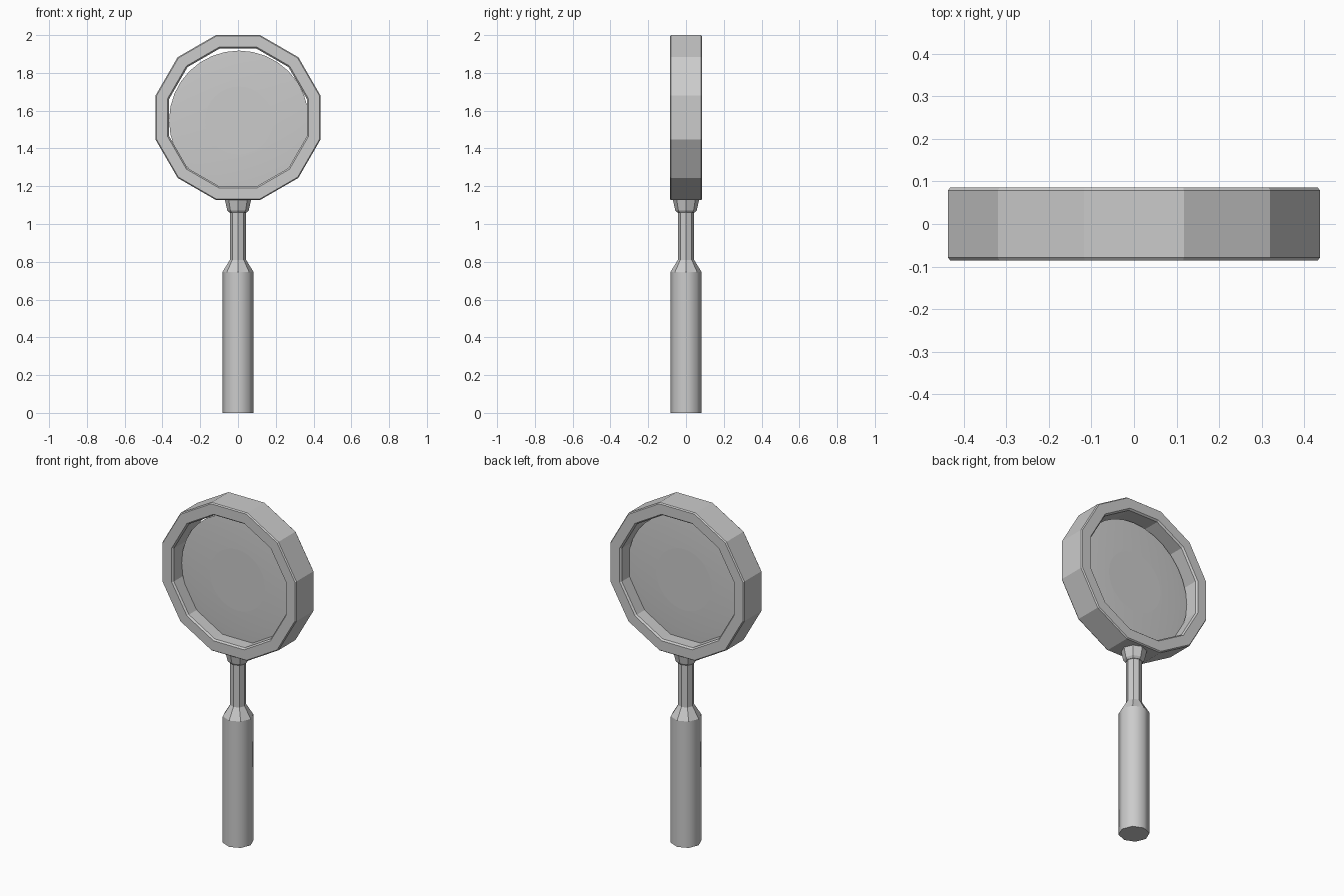
import bpy, bmesh
from math import pi, cos, sin

if "Cube" in bpy.data.objects:
    bpy.data.objects.remove(bpy.data.objects["Cube"])

CZ = 1.5635                      # height of the ring centre
K12 = 1 / cos(pi / 12)           # apothem -> corner radius for 12 sides


def lathe(name, profile, sides, axis='Z', centre=(0, 0, 0), phase=0.0,
          closed=False, smooth_bands=()):
    """Spin (radius, height) points around an axis; open profiles get caps."""
    bm = bmesh.new()
    rings = []
    for r, h in profile:
        ring = []
        for i in range(sides):
            a = phase + 2 * pi * i / sides
            p = (r * cos(a), r * sin(a), h) if axis == 'Z' else (r * cos(a), h, r * sin(a))
            ring.append(bm.verts.new([p[k] + centre[k] for k in range(3)]))
        rings.append(ring)
    n = len(rings)
    for b in range(n if closed else n - 1):
        lo, hi = rings[b], rings[(b + 1) % n]
        for i in range(sides):
            j = (i + 1) % sides
            f = bm.faces.new((lo[i], lo[j], hi[j], hi[i]))
            f.smooth = b in smooth_bands
    if not closed:
        bm.faces.new(rings[0])
        bm.faces.new(rings[-1])
    bmesh.ops.recalc_face_normals(bm, faces=bm.faces[:])
    mesh = bpy.data.meshes.new(name)
    bm.to_mesh(mesh)
    bm.free()
    ob = bpy.data.objects.new(name, mesh)
    bpy.context.collection.objects.link(ob)
    return ob


# Twelve-sided frame with small chamfers on every rim
half = [(0.373, 0.086), (0.431, 0.086), (0.4365, 0.079)]
frame = half + [(r, -h) for r, h in reversed(half)]
frame += [(0.365, -0.076), (0.365, 0.076)]
lathe("lens_frame", [(r * K12, h) for r, h in frame], 12, 'Y',
      (0, 0, CZ), pi / 12, closed=True)

# Thin, barely domed lens seated slightly low in the frame
lathe("lens", [(0.18, -0.012), (0.30, -0.009), (0.37, -0.004),
               (0.37, 0.004), (0.30, 0.009), (0.18, 0.012)],
      32, 'Y', (0.005, 0, 1.548), smooth_bands=(0, 1, 3, 4))

# Eight-sided grip, shoulder and thin neck in one piece
lathe("handle", [(0.083, 0), (0.083, 0.745), (0.043, 0.81), (0.043, 1.08)],
      8, smooth_bands=(0,))

# Flared collar joining neck and frame
lathe("collar", [(0.047, 1.06), (0.057, 1.072), (0.071, 1.135)], 8)
